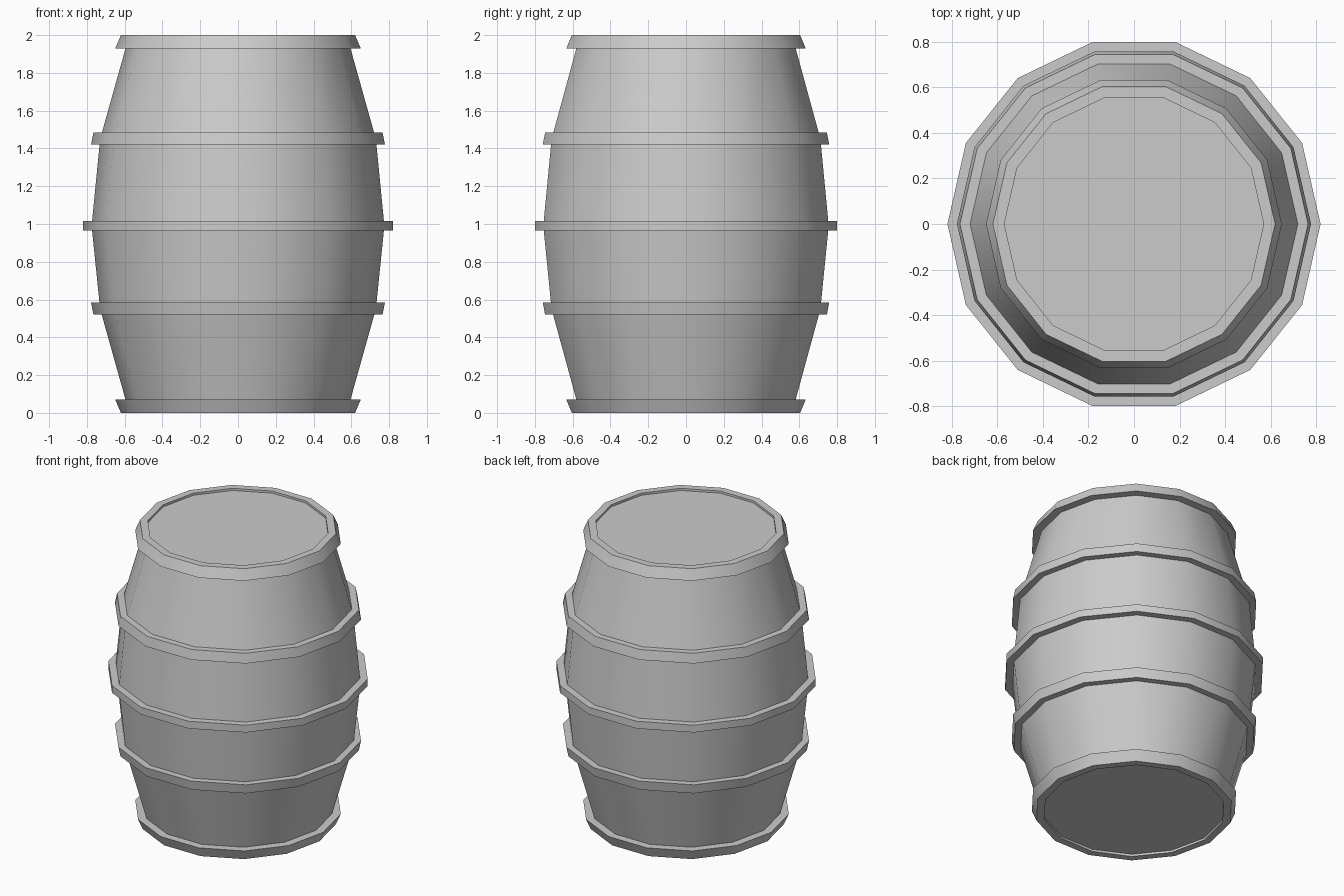
import bpy
import bmesh
from math import cos, sin, tau, radians

SIDES = 14

cube = bpy.data.objects.get("Cube")
if cube:
    bpy.data.objects.remove(cube, do_unlink=True)

grey = bpy.data.materials.new("plain grey")
grey.use_nodes = True
colour = (0.6, 0.6, 0.6, 1)
grey.diffuse_color = colour
grey.node_tree.nodes["Principled BSDF"].inputs["Base Color"].default_value = colour


def lathe(name, profile, closed=False, split_rings=False):
    """Turn (radius, height) points about z; an open profile gets end caps."""
    bm = bmesh.new()
    rings = [[bm.verts.new((r * cos(tau * i / SIDES), r * sin(tau * i / SIDES), z))
              for i in range(SIDES)] for r, z in profile]
    pairs = list(zip(rings, rings[1:]))
    if closed:
        pairs.append((rings[-1], rings[0]))
    else:
        bm.faces.new(rings[0][::-1])
        bm.faces.new(rings[-1])
    for low, high in pairs:
        for i in range(SIDES):
            j = (i + 1) % SIDES
            bm.faces.new((low[i], low[j], high[j], high[i]))
    bmesh.ops.recalc_face_normals(bm, faces=bm.faces[:])
    # Separate the straight stave sections hidden under the hoops
    if split_rings:
        edges = [e for e in bm.edges if abs(e.verts[0].co.z - e.verts[1].co.z) < 1e-5]
        bmesh.ops.split_edges(bm, edges=edges)
    mesh = bpy.data.meshes.new(name)
    bm.to_mesh(mesh)
    bm.free()
    mesh.materials.append(grey)
    obj = bpy.data.objects.new(name, mesh)
    bpy.context.collection.objects.link(obj)
    bpy.ops.object.select_all(action="DESELECT")
    obj.select_set(True)
    bpy.context.view_layer.objects.active = obj
    bpy.ops.object.shade_smooth_by_angle(angle=radians(30))
    return obj


def hoop(name, inner, low_radius, high_radius, low, high):
    lathe(name, [(inner, low), (low_radius, low), (high_radius, high), (inner, high)],
          closed=True)


# Barrel body with recessed flat ends
lathe("barrel_body", [(0.58, 0.015), (0.73, 0.55), (0.775, 0.99),
                      (0.73, 1.45), (0.58, 1.985)], split_rings=True)

# Hoops, flaring towards the middle of the barrel
hoop("bottom_rim_hoop", 0.57, 0.62, 0.65, 0, 0.07)
hoop("lower_hoop", 0.70, 0.765, 0.778, 0.52, 0.585)
hoop("middle_hoop", 0.74, 0.82, 0.82, 0.965, 1.015)
hoop("upper_hoop", 0.70, 0.778, 0.765, 1.42, 1.485)
hoop("top_rim_hoop", 0.57, 0.65, 0.62, 1.93, 2.0)
